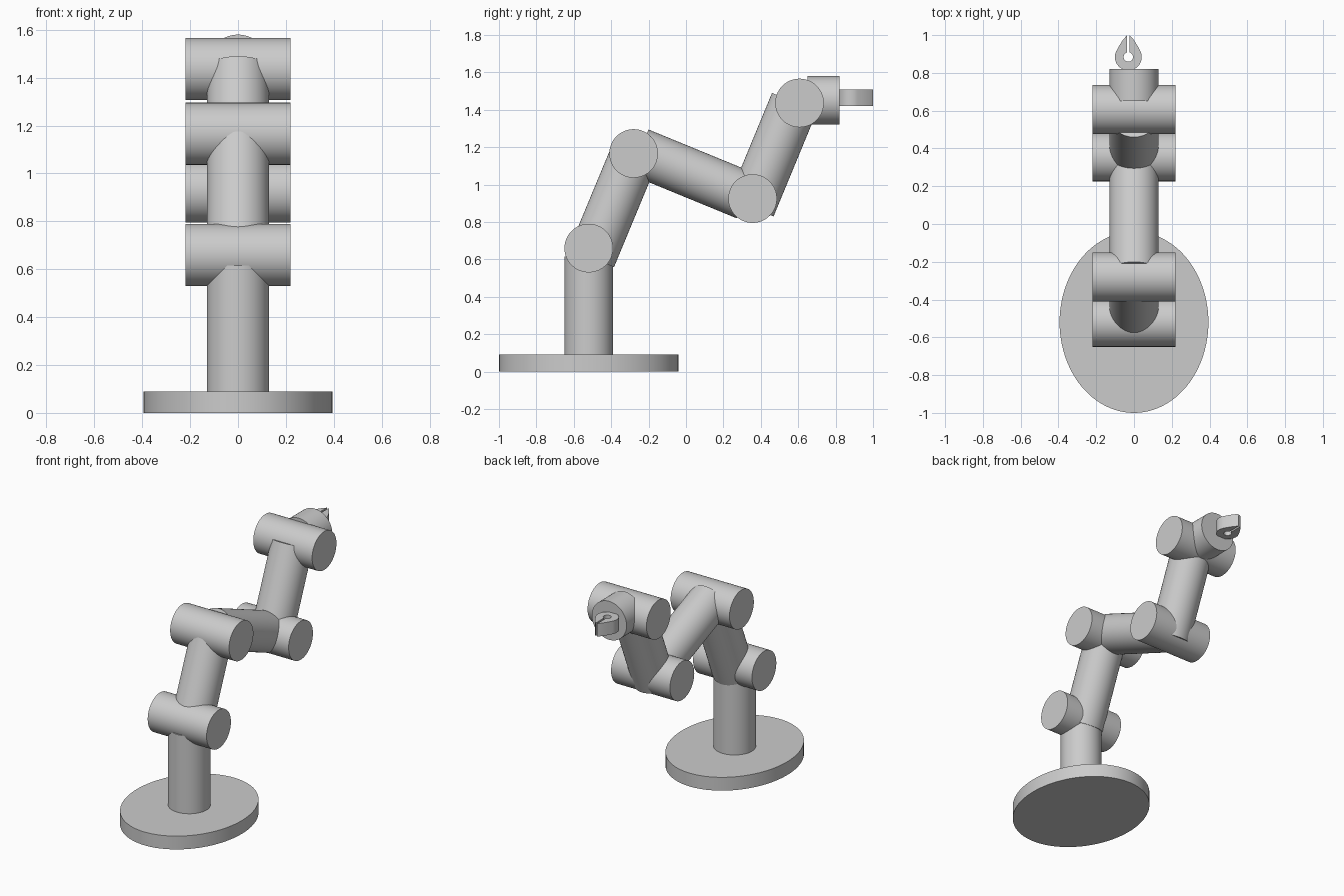
import bpy, bmesh
from math import sin, cos, pi, radians, asin
from mathutils import Vector

cube = bpy.data.objects.get("Cube")
if cube:
    bpy.data.objects.remove(cube)

grey = bpy.data.materials.new("light_grey")
grey.use_nodes = True
grey.diffuse_color = (0.6, 0.6, 0.6, 1)
bsdf = next(n for n in grey.node_tree.nodes if n.type == 'BSDF_PRINCIPLED')
bsdf.inputs["Base Color"].default_value = (0.6, 0.6, 0.6, 1)

R = 0.13            # tube radius shared by links and joints
JOINT_HALF = 0.22   # half the width of a joint barrel


def finish(obj, name):
    obj.name = name
    obj.data.materials.append(grey)
    bpy.ops.object.select_all(action='DESELECT')
    obj.select_set(True)
    bpy.context.view_layer.objects.active = obj
    bpy.ops.object.shade_smooth_by_angle(angle=radians(30))
    return obj


def tube(name, start, end, radius=R):
    """Capped cylinder running between two points."""
    a, b = Vector(start), Vector(end)
    bpy.ops.mesh.primitive_cylinder_add(vertices=64, radius=radius,
                                        depth=(b - a).length, location=(a + b) / 2)
    obj = bpy.context.object
    obj.rotation_euler = (b - a).to_track_quat('Z', 'Y').to_euler()
    return finish(obj, name)


# Oval base plate
bpy.ops.mesh.primitive_cylinder_add(vertices=96, radius=1, depth=1, location=(0, -0.52, 0.045))
base = bpy.context.object
base.scale = (0.394, 0.48, 0.09)
bpy.ops.object.transform_apply(location=False, rotation=False, scale=True)
finish(base, "base_plate")

# Upright column and the three slanted links
tube("column", (0, -0.52, 0.08), (0, -0.52, 0.615))
tube("lower_link", (0, -0.505, 0.608), (0, -0.29, 1.126))
tube("middle_link", (0, -0.25, 1.174), (0, 0.32, 0.94))
tube("upper_link", (0, 0.348, 0.879), (0, 0.58, 1.44))

# Joint barrels lying across the arm
joints = {"shoulder": (-0.52, 0.66), "elbow": (-0.28, 1.166),
          "forearm": (0.356, 0.925), "wrist": (0.607, 1.436)}
for part, (y, z) in joints.items():
    tube(part + "_joint", (-JOINT_HALF, y, z), (JOINT_HALF, y, z))

# Hand block behind the gripper
tube("hand", (0, 0.65, 1.45), (0, 0.82, 1.45))

# Gripper: teardrop outline with a round hole and a slit to the tip
OUTER, HOLE, SLIT = 0.071, 0.025, 0.006
jaw = [(SLIT, 0.116), (0.028, 0.092), (0.05, 0.057)]
outline = list(jaw)
for i in range(41):
    t = radians(30) - i / 40 * radians(240)
    outline.append((OUTER * cos(t), OUTER * sin(t)))
outline += [(-x, y) for x, y in reversed(jaw)]
gap = asin(SLIT / HOLE)
for i in range(33):
    t = pi / 2 + gap + i / 32 * (2 * pi - 2 * gap)
    outline.append((HOLE * cos(t), HOLE * sin(t)))

bm = bmesh.new()
face = bm.faces.new([bm.verts.new((x, y, 0)) for x, y in outline])
ext = bmesh.ops.extrude_face_region(bm, geom=[face])
bmesh.ops.translate(bm, vec=(0, 0, 0.088),
                    verts=[v for v in ext["geom"] if isinstance(v, bmesh.types.BMVert)])
bmesh.ops.recalc_face_normals(bm, faces=bm.faces[:])
mesh = bpy.data.meshes.new("gripper")
bm.to_mesh(mesh)
bm.free()
gripper = bpy.data.objects.new("gripper", mesh)
gripper.location = (-0.03, 0.884, 1.42)
bpy.context.collection.objects.link(gripper)
finish(gripper, "gripper")
